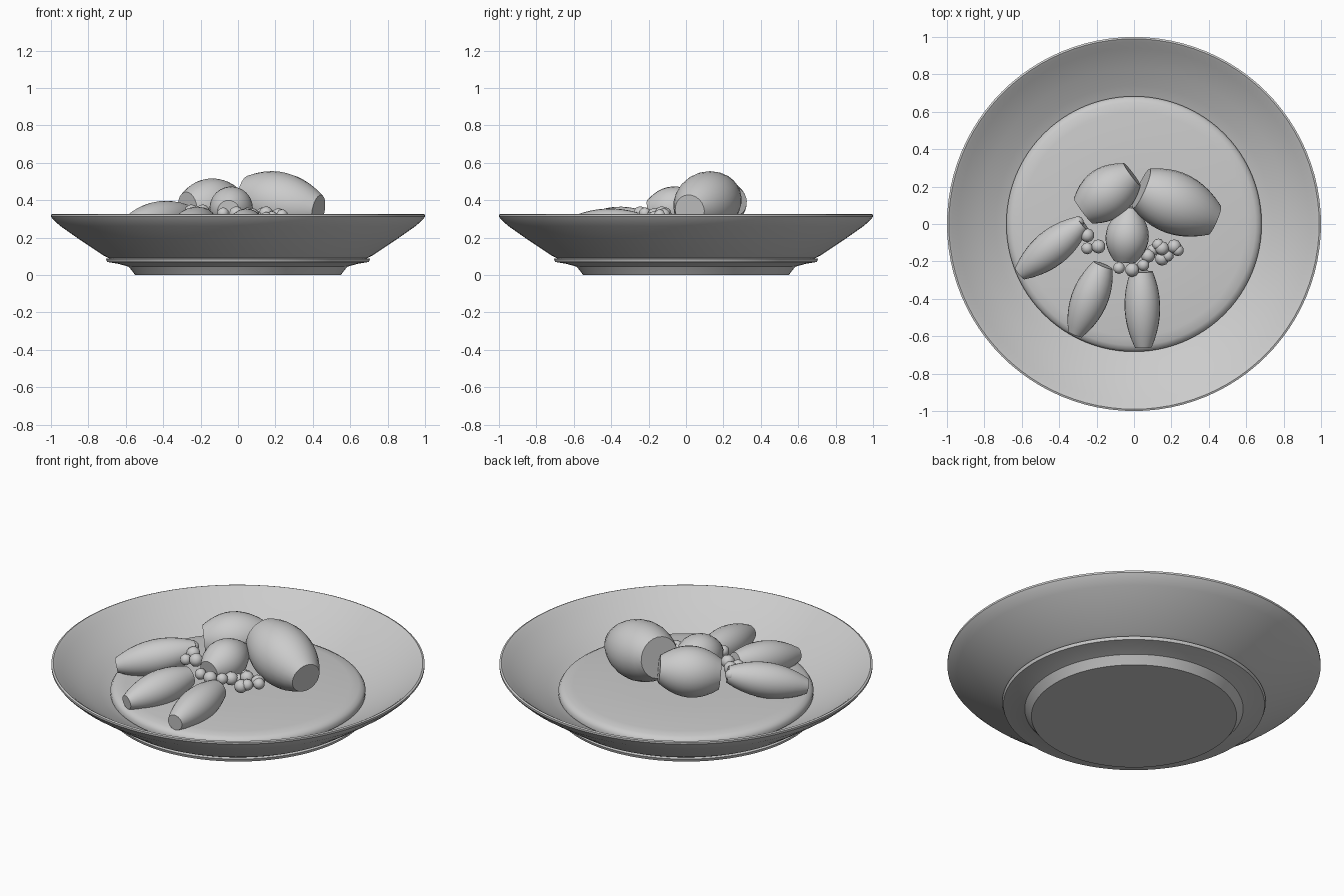
import bpy, bmesh, math
from mathutils import Vector

if "Cube" in bpy.data.objects:
    bpy.data.objects.remove(bpy.data.objects["Cube"])

gray = bpy.data.materials.new("plain_gray")
gray.diffuse_color = (0.6, 0.6, 0.6, 1)
gray.use_nodes = True
gray.node_tree.nodes["Principled BSDF"].inputs["Base Color"].default_value = gray.diffuse_color


def make_object(name, bm, angle=35):
    bmesh.ops.remove_doubles(bm, verts=bm.verts, dist=1e-5)
    bmesh.ops.recalc_face_normals(bm, faces=bm.faces)
    mesh = bpy.data.meshes.new(name)
    bm.to_mesh(mesh)
    bm.free()
    mesh.materials.append(gray)
    ob = bpy.data.objects.new(name, mesh)
    bpy.context.collection.objects.link(ob)
    bpy.ops.object.select_all(action='DESELECT')
    ob.select_set(True)
    bpy.context.view_layer.objects.active = ob
    bpy.ops.object.shade_smooth_by_angle(angle=math.radians(angle))
    return ob


def lathe(bm, profile, sides, place=lambda v: v):
    """Revolve (radius, height) points; zero radius closes the shape."""
    rings = []
    for r, h in profile:
        if r < 1e-6:
            rings.append([bm.verts.new(place(Vector((0, 0, h))))])
        else:
            rings.append([bm.verts.new(place(Vector((
                r * math.cos(2 * math.pi * i / sides),
                r * math.sin(2 * math.pi * i / sides), h)))) for i in range(sides)])
    for a, b in zip(rings, rings[1:]):
        for i in range(sides):
            j = (i + 1) % sides
            face = []
            for v in (a[i % len(a)], a[j % len(a)], b[j % len(b)], b[i % len(b)]):
                if v not in face:
                    face.append(v)
            if len(face) > 2:
                bm.faces.new(face)


# Plate: flat foot, thin flange, wide flaring rim
bm = bmesh.new()
lathe(bm, [(0, 0), (0.55, 0), (0.565, 0.02), (0.585, 0.045), (0.64, 0.06), (0.70, 0.07),
           (0.706, 0.087), (0.69, 0.09), (0.72, 0.105), (0.84, 0.185), (0.95, 0.262),
           (0.985, 0.293), (1.0, 0.312), (1.0, 0.323), (0.99, 0.327), (0.975, 0.318),
           (0.94, 0.29), (0.83, 0.222), (0.74, 0.175), (0.67, 0.14), (0.6, 0.12), (0, 0.11)], 96)
make_object("plate", bm)

# Sauce: shallow disc with a rounded edge
bm = bmesh.new()
lathe(bm, [(0, 0.125), (0.66, 0.135), (0.683, 0.15), (0.683, 0.17), (0.672, 0.187),
           (0.65, 0.198), (0.6, 0.205), (0.3, 0.212), (0, 0.216)], 96)
make_object("sauce", bm)


def chunk(name, start, end, r0, rmid, r1, sides=24, steps=10):
    """Barrel-shaped piece with flat cut ends."""
    start, end = Vector(start), Vector(end)
    axis = end - start
    rot = axis.to_track_quat('Z', 'Y')
    prof = [(0, 0)]
    for k in range(steps + 1):
        t = k / steps
        r = r0 + (r1 - r0) * t + (rmid - (r0 + r1) / 2) * 4 * t * (1 - t)
        prof.append((r, t * axis.length))
    prof.append((0, axis.length))
    bm = bmesh.new()
    lathe(bm, prof, sides, lambda v: start + rot @ v)
    return make_object(name, bm)


# Large pieces in the middle
chunk("large_chunk", (0.04, 0.19, 0.42), (0.43, 0.02, 0.345), 0.115, 0.165, 0.085)
chunk("back_chunk", (-0.27, 0.07, 0.36), (-0.01, 0.265, 0.395), 0.085, 0.14, 0.075)
chunk("middle_chunk", (-0.05, -0.20, 0.34), (-0.02, 0.09, 0.38), 0.06, 0.115, 0.03)

# Slender pieces fanned out towards the edge
chunk("left_slice", (-0.275, 0.005, 0.335), (-0.61, -0.265, 0.25), 0.045, 0.097, 0.04)
chunk("front_left_slice", (-0.165, -0.22, 0.29), (-0.315, -0.59, 0.235), 0.055, 0.098, 0.04)
chunk("front_slice", (0.04, -0.255, 0.275), (0.05, -0.66, 0.24), 0.06, 0.095, 0.045)

# Small crumbs clustered between the pieces
crumbs = [(-0.30, 0.01, 0.34), (-0.25, -0.06, 0.34), (-0.25, -0.13, 0.33), (-0.19, -0.12, 0.34),
          (-0.08, -0.235, 0.33), (-0.01, -0.245, 0.33), (0.05, -0.22, 0.33), (0.075, -0.17, 0.32),
          (0.13, -0.11, 0.33), (0.15, -0.185, 0.30), (0.18, -0.17, 0.31), (0.215, -0.12, 0.32),
          (0.235, -0.14, 0.32), (0.15, -0.13, 0.33), (0.10, -0.14, 0.31)]
bm = bmesh.new()
for n, c in enumerate(crumbs):
    made = bmesh.ops.create_icosphere(bm, subdivisions=2, radius=0.032 + 0.006 * (n % 2))
    for v in made['verts']:
        v.co += Vector(c)
make_object("crumbs", bm)
